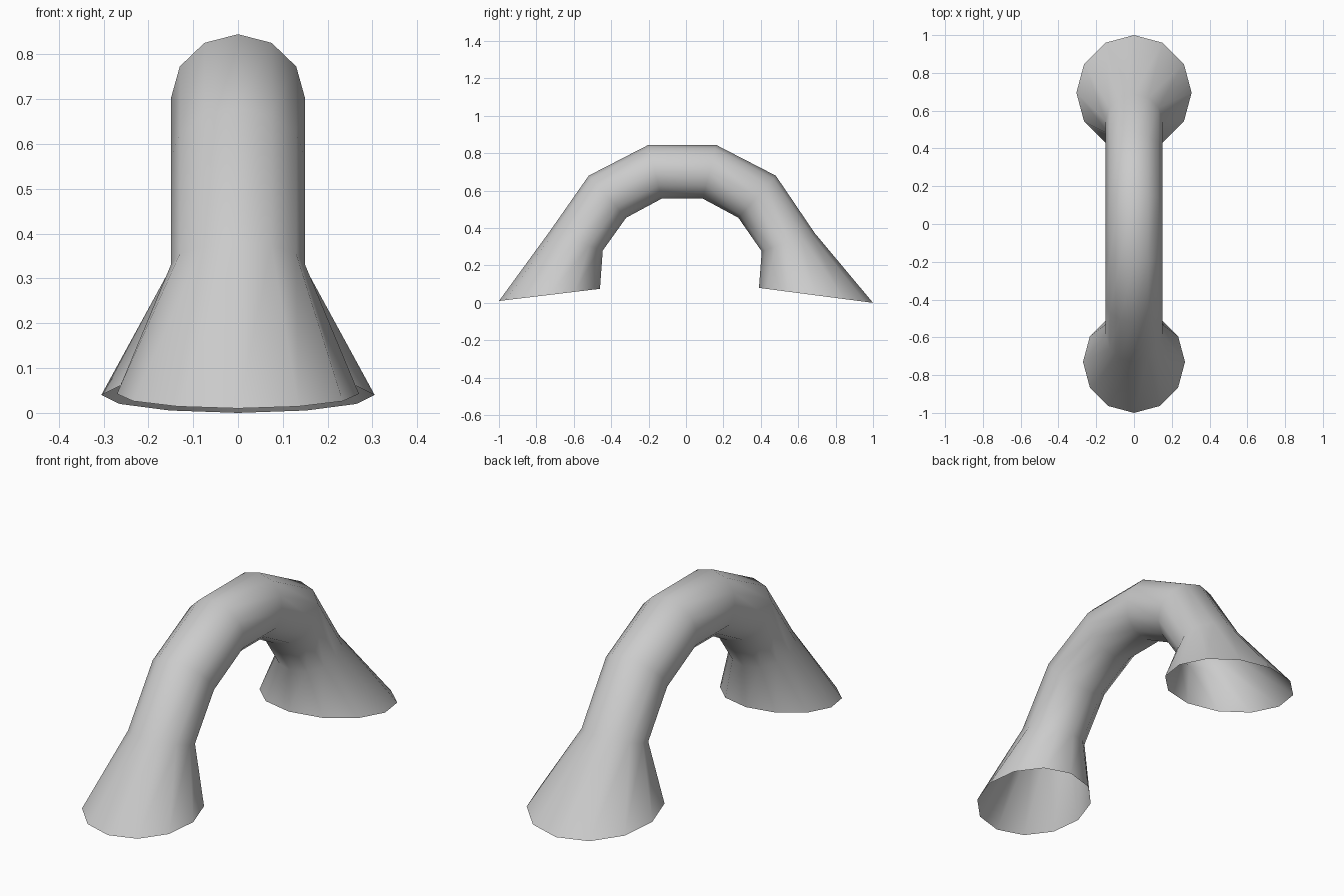
import bpy, bmesh, math
from mathutils import Vector

if "Cube" in bpy.data.objects:
    bpy.data.objects.remove(bpy.data.objects["Cube"])

SIDES = 12

# Each ring: outer (y, z), inner (y, z), half width in x
rings = [
    ((-1.00, 0.010), (-0.46, 0.075), 0.27),
    ((-0.73, 0.380), (-0.445, 0.280), 0.15),
    ((-0.52, 0.680), (-0.32, 0.455), 0.15),
    ((-0.20, 0.845), (-0.13, 0.557), 0.15),
    ((0.16, 0.845), (0.09, 0.557), 0.15),
    ((0.48, 0.680), (0.28, 0.455), 0.15),
    ((0.688, 0.373), (0.405, 0.275), 0.15),
    ((1.00, 0.000), (0.39, 0.080), 0.305),
]

# Arched pipe with flared open ends, lofted through the rings
bm = bmesh.new()
loops = []
for outer, inner, half in rings:
    o, i = Vector((0, *outer)), Vector((0, *inner))
    mid, arm = (o + i) / 2, (o - i) / 2
    angles = [2 * math.pi * k / SIDES for k in range(SIDES)]
    loops.append([bm.verts.new(mid + arm * math.cos(a) + Vector((half * math.sin(a), 0, 0)))
                  for a in angles])
for a, b in zip(loops, loops[1:]):
    for k in range(SIDES):
        n = (k + 1) % SIDES
        bm.faces.new((a[k], a[n], b[n], b[k]))
# Point normals outwards (top faces up)
bm.normal_update()
top = max(bm.faces, key=lambda f: f.calc_center_median().z)
if top.normal.z < 0:
    bmesh.ops.reverse_faces(bm, faces=bm.faces[:])
for f in bm.faces:
    f.smooth = True

mesh = bpy.data.meshes.new("arched_pipe")
bm.to_mesh(mesh)
bm.free()
pipe = bpy.data.objects.new("arched_pipe", mesh)
bpy.context.collection.objects.link(pipe)
